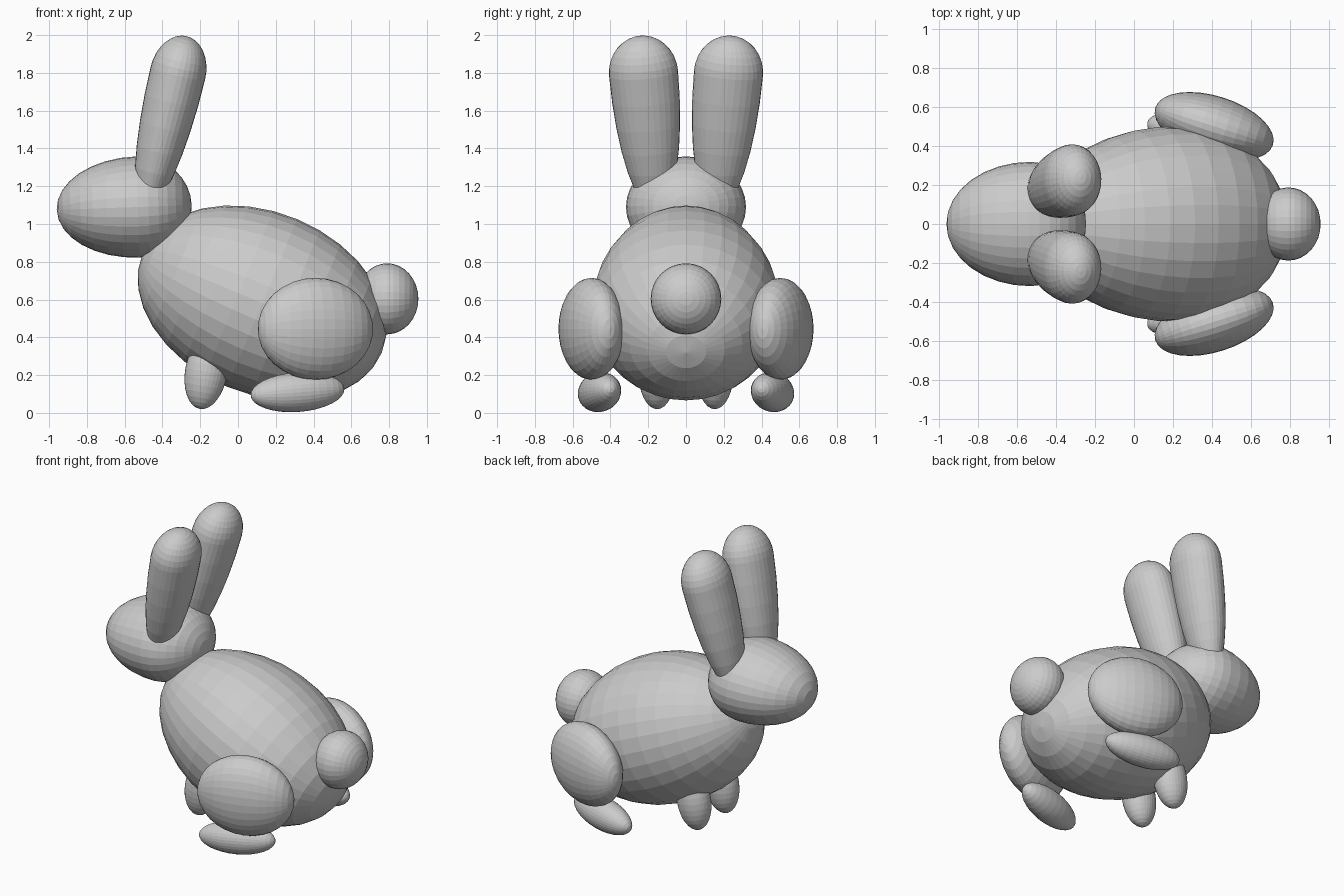
import bpy
import bmesh
from math import radians
from mathutils import Matrix

cube = bpy.data.objects.get("Cube")
if cube:
    bpy.data.objects.remove(cube, do_unlink=True)

grey = bpy.data.materials.new("plain_grey")
grey.use_nodes = True
grey.diffuse_color = (0.6, 0.6, 0.6, 1)
grey.node_tree.nodes["Principled BSDF"].inputs["Base Color"].default_value = (0.6, 0.6, 0.6, 1)


def egg(name, centre, low, high, tilt=(0, 0, 0), pole="X", taper=0):
    """Flat-shaded sphere with its own radius on the low and high side of each axis."""
    bm = bmesh.new()
    bmesh.ops.create_uvsphere(bm, u_segments=32, v_segments=16, radius=1)
    if pole == "X":
        bmesh.ops.rotate(bm, verts=bm.verts, matrix=Matrix.Rotation(radians(90), 3, "Y"))
    for v in bm.verts:
        along = v.co.x
        for i in range(3):
            v.co[i] *= high[i] if v.co[i] > 0 else low[i]
        v.co.y *= 1 + taper * along
    mesh = bpy.data.meshes.new(name)
    bm.to_mesh(mesh)
    bm.free()
    mesh.materials.append(grey)
    obj = bpy.data.objects.new(name, mesh)
    obj.location = centre
    obj.rotation_euler = [radians(a) for a in tilt]
    bpy.context.scene.collection.objects.link(obj)
    return obj


def pair(name, centre, low, high, tilt, pole="X"):
    """Two eggs mirrored across the y = 0 plane."""
    x, y, z = centre
    rx, ry, rz = tilt
    for side, s in (("near", -1), ("far", 1)):
        egg(f"{side}_{name}", (x, s * y, z), low, high, (s * rx, ry, s * rz), pole)


# Trunk: tilted body, egg-shaped head with the snout towards -x, round tail
body = (0.686, 0.497, 0.481)
egg("body", (0.128, 0, 0.582), body, body, (0, 22.6, 0), taper=0.1)
egg("head", (-0.53, 0, 1.09), (0.43, 0.318, 0.268), (0.285, 0.318, 0.268), (0, -2, 0))
tail = (0.165, 0.187, 0.188)
egg("tail", (0.79, 0, 0.604), tail, tail)

# Ears: broad near the tip, narrowing into the head
pair("ear", (-0.318, 0.225, 1.8), (0.148, 0.183, 0.76), (0.148, 0.183, 0.2),
     (-5, 13.5, 0), pole="Z")

# Hind legs: flattened thighs above long feet, both turned outwards
thigh = (0.316, 0.154, 0.27)
pair("thigh", (0.41, 0.5, 0.445), thigh, thigh, (0, 0, -17.6))
foot = (0.255, 0.1, 0.105)
pair("hind_foot", (0.315, 0.458, 0.11), foot, foot, (0, -4, -14))

# Front legs: short pegs pointing down
leg = (0.112, 0.1, 0.2)
pair("front_leg", (-0.168, 0.153, 0.218), leg, leg, (0, 10, 0), pole="Z")
